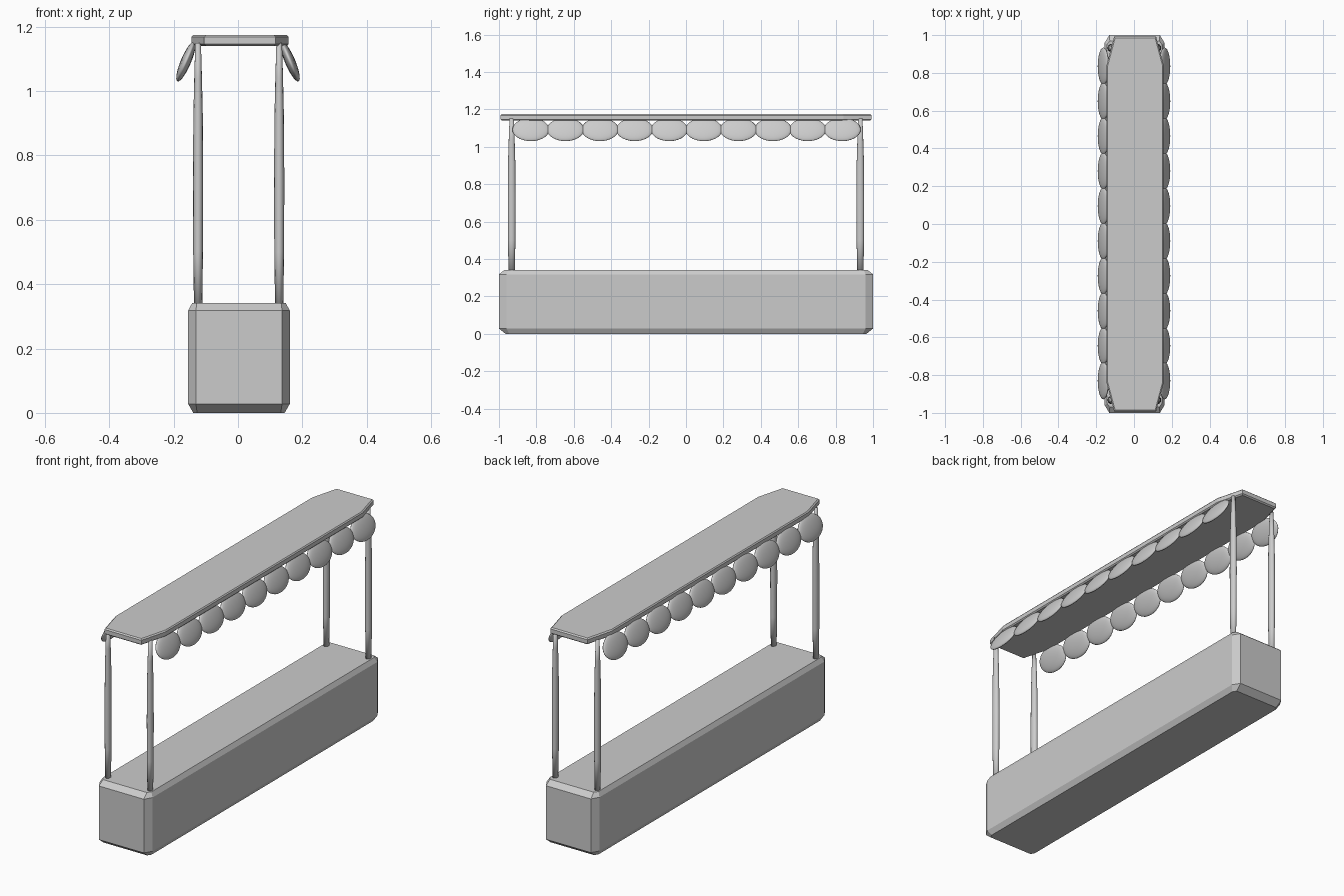
import bpy, bmesh, math
from mathutils import Matrix

if "Cube" in bpy.data.objects:
    bpy.data.objects.remove(bpy.data.objects["Cube"])


def make_object(name, bm, smooth=False):
    bmesh.ops.recalc_face_normals(bm, faces=bm.faces)
    for f in bm.faces:
        f.smooth = smooth
    me = bpy.data.meshes.new(name)
    bm.to_mesh(me)
    bm.free()
    ob = bpy.data.objects.new(name, me)
    bpy.context.collection.objects.link(ob)
    return ob


def ring_loft(name, rings, smooth=False):
    """Skin a stack of equal-length closed rings and cap both ends."""
    bm = bmesh.new()
    loops = [[bm.verts.new(p) for p in r] for r in rings]
    n = len(loops[0])
    for a, b in zip(loops, loops[1:]):
        for i in range(n):
            j = (i + 1) % n
            bm.faces.new((a[i], a[j], b[j], b[i]))
    bm.faces.new(loops[0])
    bm.faces.new(loops[-1])
    return make_object(name, bm, smooth)


def octagon(hx, hy, cx, cy, z, x0=0.0):
    """Rectangle with cut corners."""
    return [(x0 + hx - cx, -hy, z), (x0 + hx, -hy + cy, z),
            (x0 + hx, hy - cy, z), (x0 + hx - cx, hy, z),
            (x0 - hx + cx, hy, z), (x0 - hx, hy - cy, z),
            (x0 - hx, -hy + cy, z), (x0 - hx + cx, -hy, z)]


# Counter with chamfered edges
ring_loft("counter", [
    octagon(0.142, 0.965, 0.012, 0.02, 0.0, 0.003),
    octagon(0.158, 1.0, 0.024, 0.04, 0.028, 0.003),
    octagon(0.158, 1.0, 0.024, 0.04, 0.318, 0.003),
    octagon(0.145, 0.97, 0.014, 0.02, 0.342, 0.003)])

# Thin canopy roof with tapered ends
ring_loft("canopy_roof", [
    octagon(0.145, 0.985, 0.04, 0.15, 1.14, 0.006),
    octagon(0.151, 0.992, 0.04, 0.15, 1.146, 0.006),
    octagon(0.151, 0.992, 0.04, 0.15, 1.168, 0.006),
    octagon(0.146, 0.985, 0.04, 0.15, 1.174, 0.006)])

# Four slightly swollen posts
profile = [(0.33, 0.80), (0.50, 0.95), (0.72, 1.0), (0.92, 0.92), (1.04, 0.75), (1.15, 0.55)]
for sx, side in ((-1, "left"), (1, "right")):
    for sy, end in ((-1, "front"), (1, "back")):
        rings = [[(0.002 + sx * 0.126 + 0.016 * r * math.cos(k * math.tau / 12),
                   sy * 0.932 + 0.021 * r * math.sin(k * math.tau / 12), z)
                  for k in range(12)] for z, r in profile]
        post = ring_loft(f"{end}_{side}_post", rings, True)

# Scalloped valance: a row of tilted flattened discs on each side
for sx, side in ((-1, "left"), (1, "right")):
    bm = bmesh.new()
    for i in range(10):
        y = 0.003 + (i - 4.5) * 0.185
        m = (Matrix.Translation((sx * 0.162, y, 1.092))
             @ Matrix.Rotation(-sx * math.radians(23), 4, 'Y')
             @ Matrix.Diagonal((0.016, 0.099, 0.067, 1)))
        bmesh.ops.create_uvsphere(bm, u_segments=24, v_segments=14, radius=1, matrix=m)
    make_object(f"{side}_scalloped_valance", bm, True)
